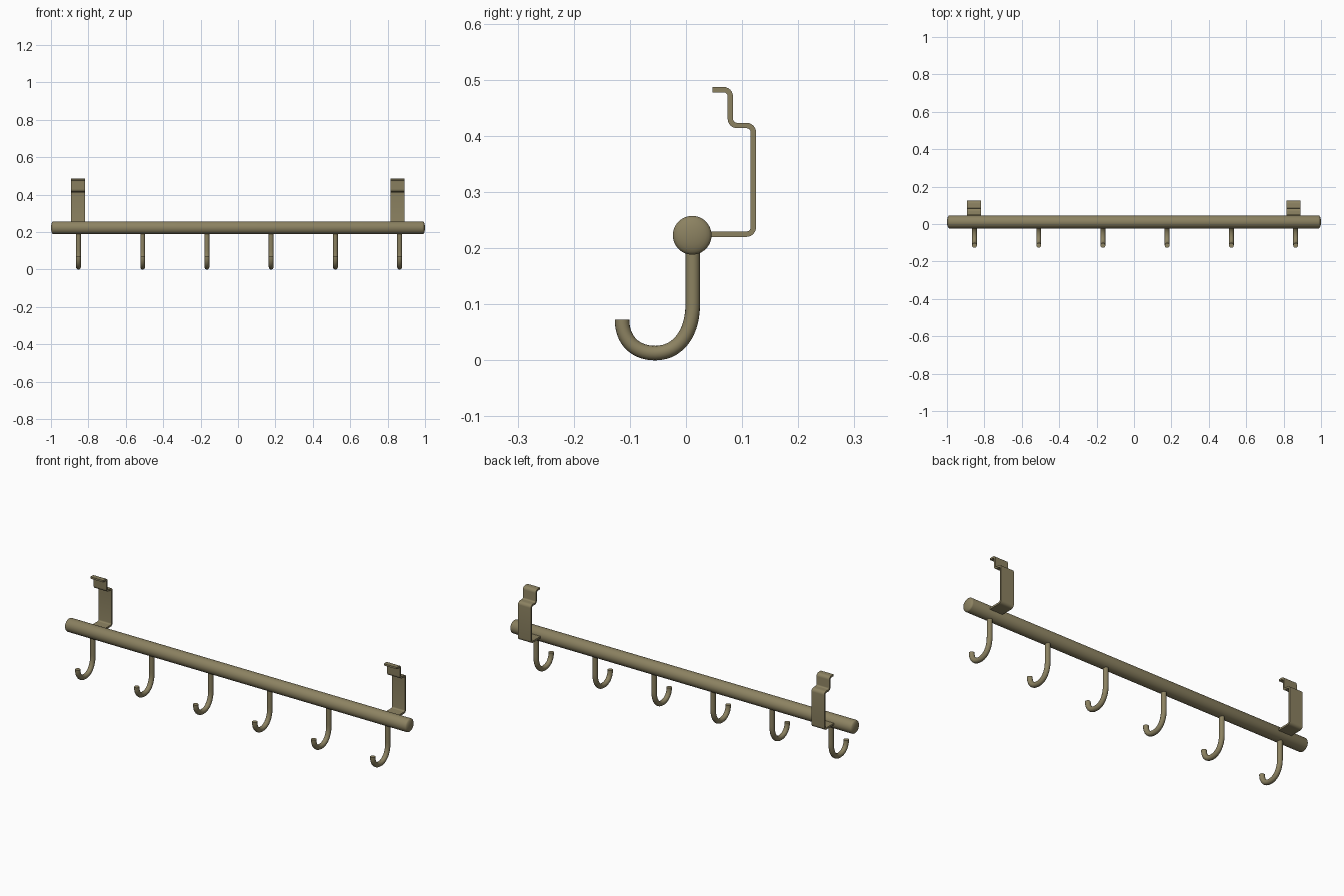
import bpy, bmesh
from math import sin, cos, pi, radians
from mathutils import Vector

if "Cube" in bpy.data.objects:
    bpy.data.objects.remove(bpy.data.objects["Cube"], do_unlink=True)

# One olive bronze finish
bronze = bpy.data.materials.new("olive_bronze")
bronze.use_nodes = True
colour = (0.262, 0.223, 0.12, 1)
bronze.diffuse_color = colour
bronze.node_tree.nodes["Principled BSDF"].inputs["Base Color"].default_value = colour

BAR_Y, BAR_Z, BAR_R = 0.011, 0.223, 0.0345


def add(name, data, x=0):
    obj = bpy.data.objects.new(name, data)
    obj.location.x = x
    bpy.context.collection.objects.link(obj)
    return obj


def select(obj):
    bpy.ops.object.select_all(action="DESELECT")
    obj.select_set(True)
    bpy.context.view_layer.objects.active = obj


def finish(obj):
    select(obj)
    obj.data.materials.clear()
    obj.data.materials.append(bronze)
    bpy.ops.object.shade_smooth_by_angle(angle=radians(30))


# Bar: a profile spun about x, with shallow domed ends
profile = [(-0.987 - 0.013 * cos(t), BAR_R * sin(t)) for t in (i * pi / 12 for i in range(7))]
profile += [(-x, r) for x, r in reversed(profile)]
bm = bmesh.new()
verts = [bm.verts.new((x, BAR_Y, BAR_Z + r)) for x, r in profile]
edges = [bm.edges.new(pair) for pair in zip(verts, verts[1:])]
bmesh.ops.spin(bm, geom=verts + edges, cent=(0, BAR_Y, BAR_Z), axis=(1, 0, 0),
               angle=2 * pi, steps=48, use_duplicate=False)
bmesh.ops.remove_doubles(bm, verts=bm.verts, dist=0.0001)
bmesh.ops.recalc_face_normals(bm, faces=bm.faces)
mesh = bpy.data.meshes.new("bar")
bm.to_mesh(mesh)
bm.free()
finish(add("bar", mesh))

# Hook: a round rod swept along a J path (y, z, handle in, handle out)
curve = bpy.data.curves.new("hook", "CURVE")
curve.dimensions = "3D"
curve.bevel_depth = 0.013
curve.bevel_resolution = 6
curve.resolution_u = 14
curve.use_fill_caps = True
path = [
    ((0.012, BAR_Z), (0, 0.01), (0, -0.01)),
    ((0.012, 0.1), (0, 0.01), (0, -0.053)),
    ((-0.055, 0.013), (0.04, 0), (-0.036, 0)),
    ((-0.114, 0.073), (0, -0.037), (0, 0.01)),
]
spline = curve.splines.new("BEZIER")
spline.bezier_points.add(len(path) - 1)
for point, (co, h_in, h_out) in zip(spline.bezier_points, path):
    point.handle_left_type = point.handle_right_type = "FREE"
    co = Vector((0, *co))
    point.co = co
    point.handle_left = co + Vector((0, *h_in))
    point.handle_right = co + Vector((0, *h_out))
hook = add("hook_1", curve, -0.853)
select(hook)
bpy.ops.object.convert(target="MESH")
hook = bpy.context.object
bm = bmesh.new()
bm.from_mesh(hook.data)
bmesh.ops.remove_doubles(bm, verts=bm.verts, dist=0.00005)
bmesh.ops.recalc_face_normals(bm, faces=bm.faces)
bm.to_mesh(hook.data)
bm.free()
finish(hook)
for i in range(1, 6):
    add(f"hook_{i + 1}", hook.data, -0.853 + 0.3434 * i)


# Bracket: a folded flat strip with rounded bends
def rounded(points, radius, steps=6):
    pts = [Vector(p) for p in points]
    out = [pts[0]]
    for a, b, c in zip(pts, pts[1:], pts[2:]):
        d_in, d_out = (b - a).normalized(), (c - b).normalized()
        centre = b + (d_out - d_in) * radius
        for k in range(steps + 1):
            t = k * pi / 2 / steps
            out.append(centre + (d_in * sin(t) - d_out * cos(t)) * radius)
    return out + [pts[-1]]


folds = [(0.02, 0.225), (0.12, 0.225), (0.12, 0.4185), (0.079, 0.4185),
         (0.079, 0.4825), (0.047, 0.4825)]
bm = bmesh.new()
rows = [[bm.verts.new((x, *p)) for x in (-0.0375, 0.0375)] for p in rounded(folds, 0.012)]
for (a, b), (c, d) in zip(rows, rows[1:]):
    bm.faces.new((a, b, d, c))
mesh = bpy.data.meshes.new("bracket")
bm.to_mesh(mesh)
bm.free()
bracket = add("right_bracket", mesh, -0.855)
strip = bracket.modifiers.new("thickness", "SOLIDIFY")
strip.thickness = 0.0095
strip.offset = 0
strip.use_even_offset = True
select(bracket)
bpy.ops.object.modifier_apply(modifier=strip.name)
finish(bracket)
add("left_bracket", bracket.data, 0.853)
